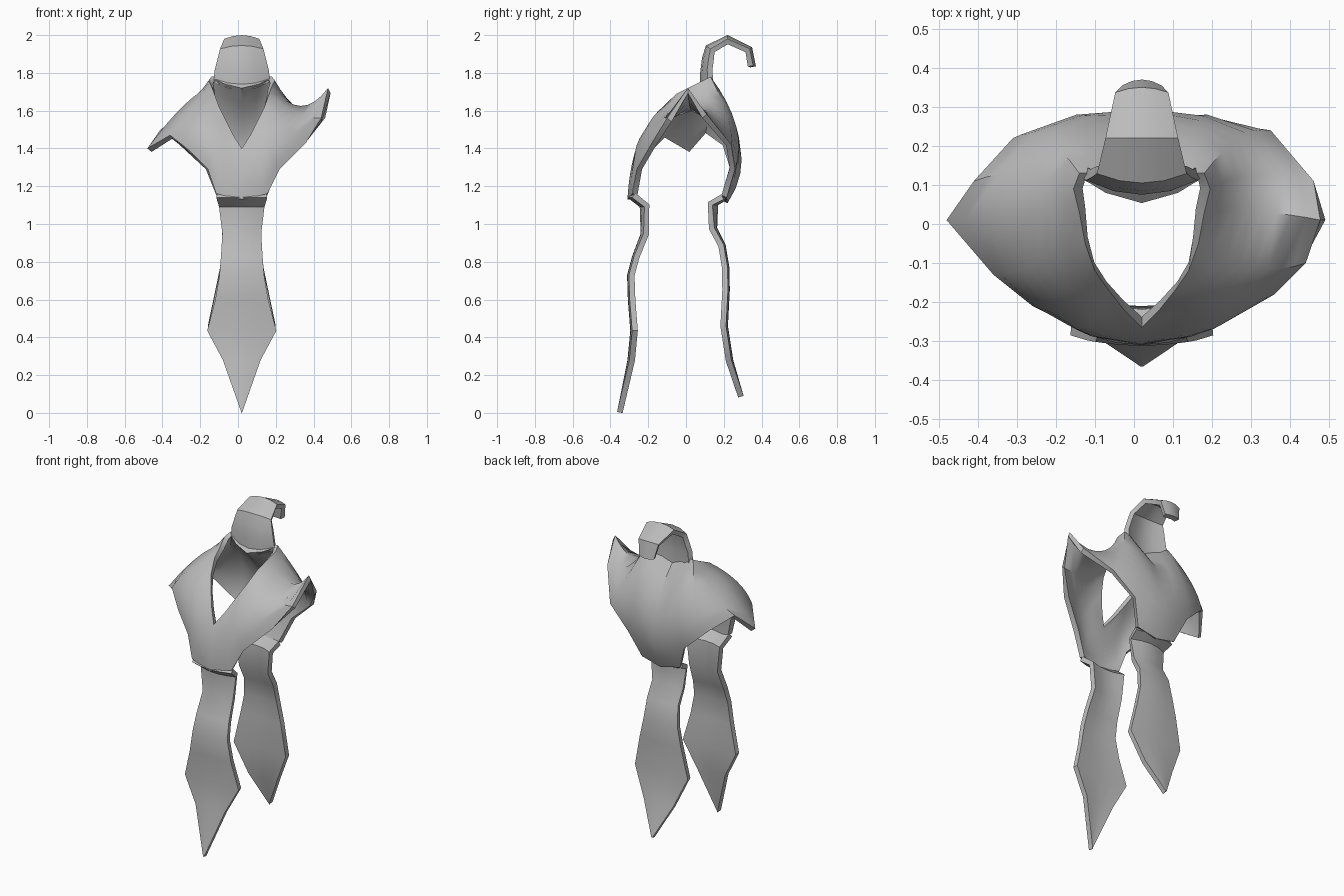
import bpy
from mathutils import Vector

cube = bpy.data.objects.get("Cube")
if cube:
    bpy.data.objects.remove(cube)

CENTRE_X = 0.02
THICK = 0.03

cloth = bpy.data.materials.new("grey cloth")
cloth.use_nodes = True
grey = (0.5, 0.5, 0.5, 1)
cloth.diffuse_color = grey
cloth.node_tree.nodes["Principled BSDF"].inputs["Base Color"].default_value = grey


def sheet(name, columns, closed=False):
    """Skin a list of point columns and thicken the cloth inward."""
    rows = len(columns[0])
    verts = [p for col in columns for p in col]
    faces = []
    n = len(columns)
    for i in range(n if closed else n - 1):
        a, b = i * rows, (i + 1) % n * rows
        for j in range(rows - 1):
            faces.append((a + j, a + j + 1, b + j + 1, b + j))
    mesh = bpy.data.meshes.new(name)
    mesh.from_pydata(verts, [], faces)
    mesh.materials.append(cloth)
    obj = bpy.data.objects.new(name, mesh)
    bpy.context.collection.objects.link(obj)
    bpy.ops.object.select_all(action='DESELECT')
    obj.select_set(True)
    bpy.context.view_layer.objects.active = obj
    mod = obj.modifiers.new("thickness", 'SOLIDIFY')
    mod.thickness = THICK
    mod.offset = -1
    bpy.ops.object.modifier_apply(modifier=mod.name)
    bpy.ops.object.shade_smooth_by_angle(angle=0.7)
    return obj


def through(a, b, c, t):
    """Smooth curve passing a, b and c at t = 0, 0.5 and 1."""
    return (a * (2 * t - 1) * (t - 1) + b * 4 * t * (1 - t) + c * t * (2 * t - 1))


def ribbon(name, path, focus, flip):
    """Strip following (y, z, half width, bow); its edges bow to the focus."""
    columns = []
    for k in range(-2, 3):
        s = k / 2 * flip
        col = []
        for y, z, w, bow in path:
            p = Vector((0, y, z))
            aim = Vector((0, focus[0], z if focus[1] is None else focus[1])) - p
            p += aim.normalized() * bow * s * s
            col.append((CENTRE_X + s * w, p.y, p.z))
        columns.append(col)
    return sheet(name, columns)


# Mantle: half outlines from front centre round to back centre
neck = [(0, -.265, 1.40), (.045, -.22, 1.47), (.085, -.17, 1.55), (.12, -.12, 1.62),
        (.145, -.05, 1.69), (.16, .03, 1.73), (.175, .09, 1.76), (.16, .13, 1.78),
        (.13, .13, 1.78), (.08, .10, 1.76), (0, .075, 1.74)]
middle = [(0, -.295, 1.27), (.09, -.28, 1.32), (.14, -.26, 1.42), (.22, -.20, 1.52),
          (.29, -.11, 1.59), (.31, .03, 1.625), (.30, .13, 1.61), (.25, .22, 1.57),
          (.15, .265, 1.52), (.07, .28, 1.46), (0, .285, 1.42)]
hem_front = [(0, -.31, 1.13), (.135, -.285, 1.16)]
hem_back = [(.19, .26, 1.29), (.13, .215, 1.14), (0, .22, 1.11)]
# The left shoulder flares upward, the right one droops to a point
hem_left = [(.20, -.26, 1.29), (.34, -.18, 1.43), (.42, -.10, 1.56),
            (.457, .01, 1.72), (.44, .11, 1.58), (.33, .24, 1.42)]
hem_right = [(.18, -.26, 1.29), (.28, -.21, 1.39), (.38, -.13, 1.47),
             (.50, .01, 1.40), (.43, .11, 1.50), (.33, .22, 1.42)]


def half(hem, side):
    columns = []
    for pts in zip(neck, middle, hem_front + hem + hem_back):
        a, b, c = (Vector((CENTRE_X + side * u, y, z)) for u, y, z in pts)
        columns.append([through(a, b, c, j / 8) for j in range(9)])
    return columns


left, right = half(hem_left, 1), half(hem_right, -1)
sheet("mantle", left + right[-2:0:-1], closed=True)

# Hanging tails
front_path = [(-.31, 1.14, .135, .025), (-.245, 1.09, .12, .025), (-.24, .95, .103, .015),
              (-.285, .83, .11, .01), (-.312, .73, .118, .01), (-.308, .60, .14, .01),
              (-.295, .435, .183, .01), (-.31, .28, .10, .01), (-.365, .005, .003, 0)]
ribbon("front_tail", front_path, (0, None), 1)
back_path = [(.22, 1.13, .13, .02), (.17, 1.10, .12, .03), (.165, .98, .105, .015),
             (.21, .89, .105, .01), (.23, .77, .115, .01), (.232, .65, .14, .01),
             (.222, .46, .18, .01), (.25, .28, .10, .01), (.305, .09, .003, 0)]
ribbon("back_tail", back_path, (0, None), -1)

# Tall collar curling over to the back
collar_path = [(.075, 1.71, .15, .06), (.075, 1.80, .143, .04), (.085, 1.88, .128, .035),
               (.105, 1.945, .115, .03), (.22, 2.0, .093, .02), (.35, 1.935, .068, .015),
               (.37, 1.835, .05, .015)]
ribbon("curled_collar", collar_path, (.22, 1.86), -1)
